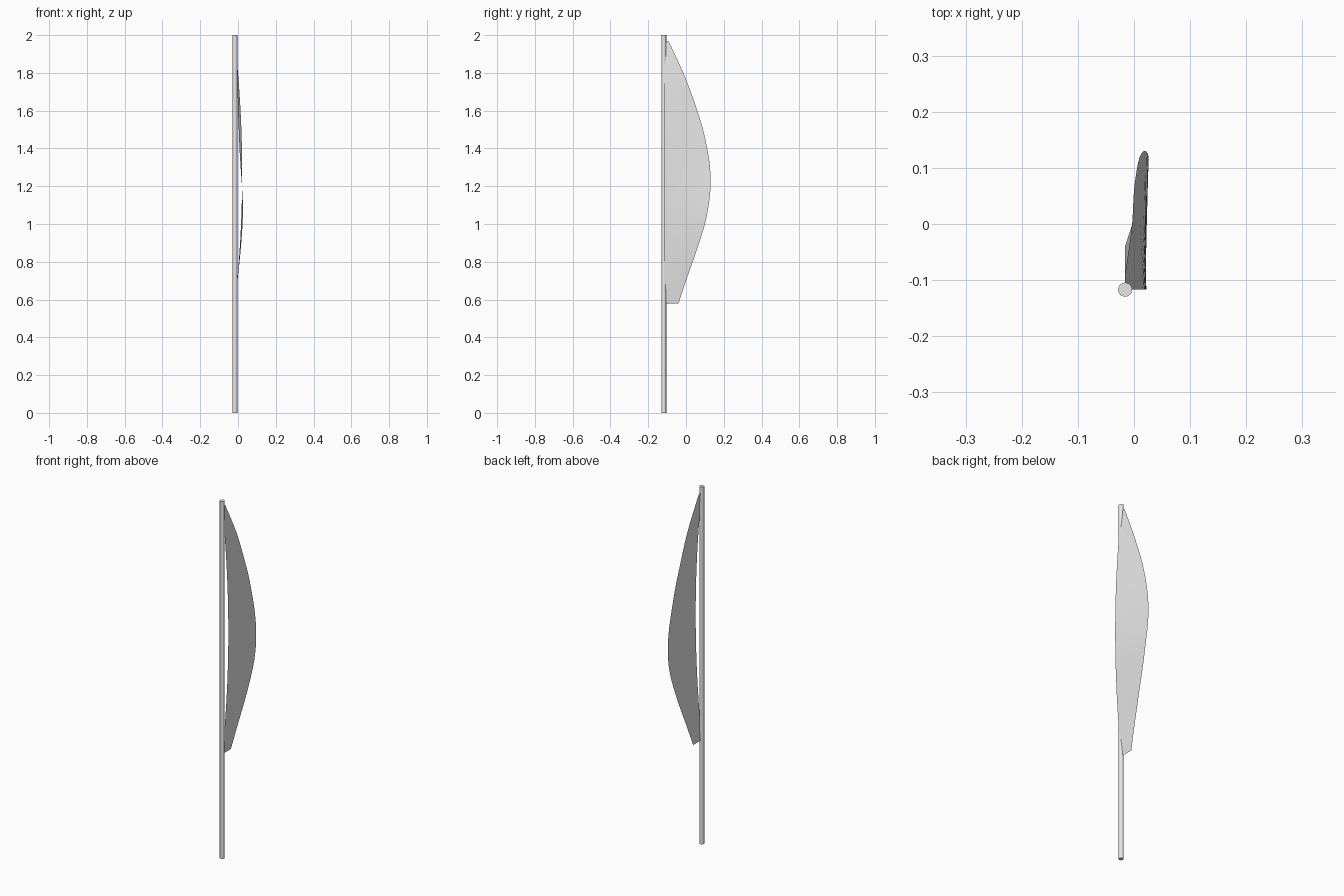
import bpy, bmesh

cube = bpy.data.objects.get("Cube")
if cube:
    bpy.data.objects.remove(cube, do_unlink=True)

# One plain grey for both parts
grey = bpy.data.materials.new("light_grey")
grey.use_nodes = True
colour = (0.8, 0.8, 0.8, 1)
grey.diffuse_color = colour
grey.node_tree.nodes["Principled BSDF"].inputs["Base Color"].default_value = colour

MAST_X, MAST_Y = -0.016, -0.117
FOOT, HEAD = 0.58, 1.965


def smooth(obj):
    bpy.ops.object.select_all(action="DESELECT")
    obj.select_set(True)
    bpy.context.view_layer.objects.active = obj
    bpy.ops.object.shade_smooth_by_angle()


def curve_at(points, z):
    """Smooth curve through (z, x, y) points, evaluated at height z."""
    i = max(k for k in range(len(points) - 1) if points[k][0] <= z + 1e-6)
    a, b = points[i], points[i + 1]
    before, after = points[max(i - 1, 0)], points[min(i + 2, len(points) - 1)]
    span = b[0] - a[0]
    t = (z - a[0]) / span
    result = []
    for c in (1, 2):
        m0 = (b[c] - before[c]) / (b[0] - before[0]) * span
        m1 = (after[c] - a[c]) / (after[0] - a[0]) * span
        result.append((2*t**3 - 3*t**2 + 1) * a[c] + (t**3 - 2*t**2 + t) * m0
                      + (3*t**2 - 2*t**3) * b[c] + (t**3 - t**2) * m1)
    return result


# Mast
bpy.ops.mesh.primitive_cylinder_add(vertices=24, radius=0.0125, depth=2,
                                    location=(MAST_X, MAST_Y, 1))
mast = bpy.context.object
mast.name = "mast"
mast.data.materials.append(grey)
smooth(mast)

# Sail: a thin twisted sheet between the bowed front edge and the rear edge
rear_edge = [(FOOT, -0.016, -0.04), (0.7, -0.003, 0.0), (0.85, 0.013, 0.053),
             (1.0, 0.024, 0.1), (1.1, 0.026, 0.12), (1.2, 0.021, 0.13),
             (1.3, 0.014, 0.127), (1.4, 0.008, 0.112), (1.5, 0.004, 0.09),
             (1.6, 0.0, 0.06), (1.78, -0.004, -0.006), (HEAD, -0.016, -0.09)]
ROWS, COLUMNS = 40, 10
bm = bmesh.new()
grid = []
for r in range(ROWS + 1):
    u = r / ROWS
    z = FOOT + (HEAD - FOOT) * u
    front_x = MAST_X + 0.038 * 4 * u * (1 - u)
    rear_x, rear_y = curve_at(rear_edge, z)
    row = []
    for c in range(COLUMNS + 1):
        t = c / COLUMNS
        row.append(bm.verts.new((front_x + (rear_x - front_x) * t,
                                 MAST_Y + (rear_y - MAST_Y) * t, z)))
    grid.append(row)
for low, high in zip(grid, grid[1:]):
    for c in range(COLUMNS):
        bm.faces.new((low[c], low[c + 1], high[c + 1], high[c]))
mesh = bpy.data.meshes.new("sail")
bm.to_mesh(mesh)
bm.free()
sail = bpy.data.objects.new("sail", mesh)
bpy.context.collection.objects.link(sail)
mesh.materials.append(grey)
smooth(sail)
